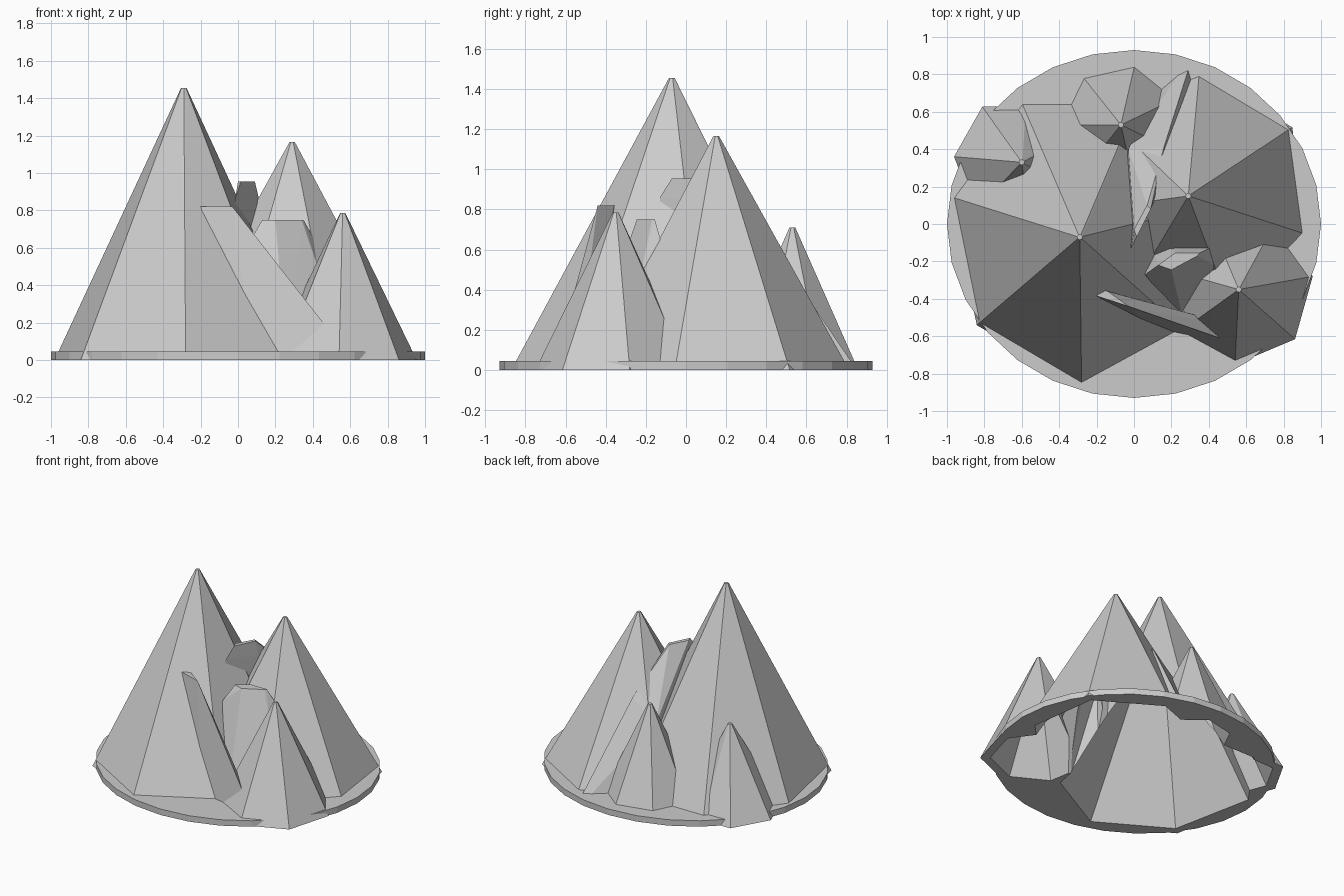
import bpy, bmesh, math

if "Cube" in bpy.data.objects:
    bpy.data.objects.remove(bpy.data.objects["Cube"])

DEPTH = 0.1   # solids reach below the ground, then get trimmed
WALL = 0.07   # horizontal wall thickness of the hollow rocks

rock = bpy.data.materials.new("grey_rock")
rock.diffuse_color = (0.6, 0.6, 0.6, 1)
rock.use_nodes = True
rock.node_tree.nodes["Principled BSDF"].inputs["Base Color"].default_value = rock.diffuse_color


def hull(name, pts):
    """Closed convex solid around a few points."""
    bm = bmesh.new()
    for p in pts:
        bm.verts.new(p)
    res = bmesh.ops.convex_hull(bm, input=bm.verts[:])
    junk = [g for g in res["geom_interior"] if isinstance(g, bmesh.types.BMVert)]
    bmesh.ops.delete(bm, geom=junk, context='VERTS')
    bmesh.ops.dissolve_limit(bm, angle_limit=0.002, verts=bm.verts[:], edges=bm.edges[:])
    bmesh.ops.recalc_face_normals(bm, faces=bm.faces[:])
    me = bpy.data.meshes.new(name)
    bm.to_mesh(me)
    bm.free()
    me.materials.append(rock)
    ob = bpy.data.objects.new(name, me)
    bpy.context.collection.objects.link(ob)
    return ob


def ring(n, rx, ry, phase):
    a = [math.radians(phase) + 2 * math.pi * i / n for i in range(n)]
    return [(rx * math.cos(t), ry * math.sin(t)) for t in a]


def peak(name, x, y, h, foot, inset=0.0, depth=DEPTH):
    """Seven-sided spire with a tiny blunt tip; foot is its outline at z = 0."""
    r = sum(math.hypot(a, b) for a, b in foot) / len(foot)
    s = (r - inset) / r
    h = h * s
    k = s * (h + depth) / h
    phase = math.degrees(math.atan2(foot[0][1], foot[0][0]))
    pts = [(x + a * k, y + b * k, -depth) for a, b in foot]
    pts += [(x + a, y + b, h) for a, b in ring(7, 0.015, 0.015, phase)]
    return hull(name, pts)


def ridge(name, h, top, foot, shoulder=()):
    """Sloping buttress with a flat top and optional shoulder points."""
    return hull(name, [(x, y, h) for x, y in top] + list(shoulder)
                + [(x, y, -DEPTH) for x, y in foot])


def boolean(target, other, operation):
    mod = target.modifiers.new("cut", 'BOOLEAN')
    mod.operation = operation
    mod.solver = 'EXACT'
    mod.object = other
    bpy.context.view_layer.objects.active = target
    bpy.ops.object.modifier_apply(modifier=mod.name)
    bpy.data.objects.remove(other, do_unlink=True)


# spires: name, x, y, height, footprint
PEAKS = [
    ("tall_peak", -0.29, -0.07, 1.455,
     [(0.01, -0.80), (0.56, -0.50), (0.69, 0.17), (0.31, 0.73),
      (-0.315, 0.73), (-0.69, 0.216), (-0.55, -0.47)]),
    ("second_peak", 0.29, 0.15, 1.165, ring(7, 0.665, 0.665, -18)),
    ("front_peak", 0.56, -0.35, 0.785, ring(7, 0.40, 0.40, 10)),
    ("back_peak", -0.07, 0.53, 0.71, ring(7, 0.335, 0.335, 77)),
    ("side_peak", -0.60, 0.33, 0.625,
     [(-0.36, 0.03), (-0.21, 0.295), (0.02, 0.30), (0.27, 0.14),
      (0.27, -0.15), (0.04, -0.33), (-0.25, -0.26)]),
]

# round ground plate
mountain = hull("mountain_range", [(x, y, z) for x, y in ring(28, 1.0, 0.93, 90)
                                   for z in (-DEPTH / 2, 0.045)])

parts = [peak(*p) for p in PEAKS]

# buttresses between the spires
parts += [
    ridge("front_ridge", 0.82,
          [(-0.20, -0.385), (-0.03, -0.44), (-0.14, -0.36), (-0.18, -0.35)],
          [(0.10, -0.57), (0.69, -0.69), (0.60, -0.56), (0.10, -0.42)]),
    ridge("middle_ridge", 0.75,
          [(0.13, -0.22), (0.20, -0.245), (0.34, -0.17), (0.35, -0.155), (0.22, -0.155)],
          [(0.00, -0.32), (0.27, -0.54), (0.46, -0.40), (0.52, -0.22), (0.40, 0.05), (0.05, 0.0)],
          [(0.06, -0.27, 0.63), (0.40, -0.13, 0.66), (0.425, -0.22, 0.5)]),
    ridge("back_ridge", 0.955,
          [(0.015, -0.07), (0.09, 0.08), (0.07, 0.10), (0.0, -0.03)],
          [(-0.06, -0.10), (0.08, 0.12), (0.34, 0.85), (0.32, 0.92), (0.12, 0.75), (-0.10, 0.2)],
          [(-0.015, -0.13, 0.86), (0.10, 0.10, 0.85), (0.16, 0.41, 0.65), (-0.03, 0.40, 0.50)]),
]
for part in parts:
    boolean(mountain, part, 'UNION')

# hollow space under the spires and the middle buttress
hollow = peak(*PEAKS[0], inset=WALL, depth=0.2)
for p in PEAKS[1:]:
    boolean(hollow, peak(*p, inset=WALL, depth=0.2), 'UNION')
inner = hull("inner_ridge", [(0.17, -0.19, 0.62), (0.31, -0.14, 0.62), (0.22, -0.10, 0.62),
                             (0.07, -0.29, -0.2), (0.26, -0.45, -0.2), (0.41, -0.35, -0.2),
                             (0.45, -0.20, -0.2), (0.38, 0.02, -0.2), (0.10, -0.01, -0.2)])
boolean(hollow, inner, 'UNION')
boolean(mountain, hollow, 'DIFFERENCE')

# flat cut at the ground
ground_cut = hull("ground_cut", [(x, y, z) for x in (-2, 2) for y in (-2, 2) for z in (-1, 0)])
boolean(mountain, ground_cut, 'DIFFERENCE')

for p in mountain.data.polygons:
    p.use_smooth = False
    p.material_index = 0
